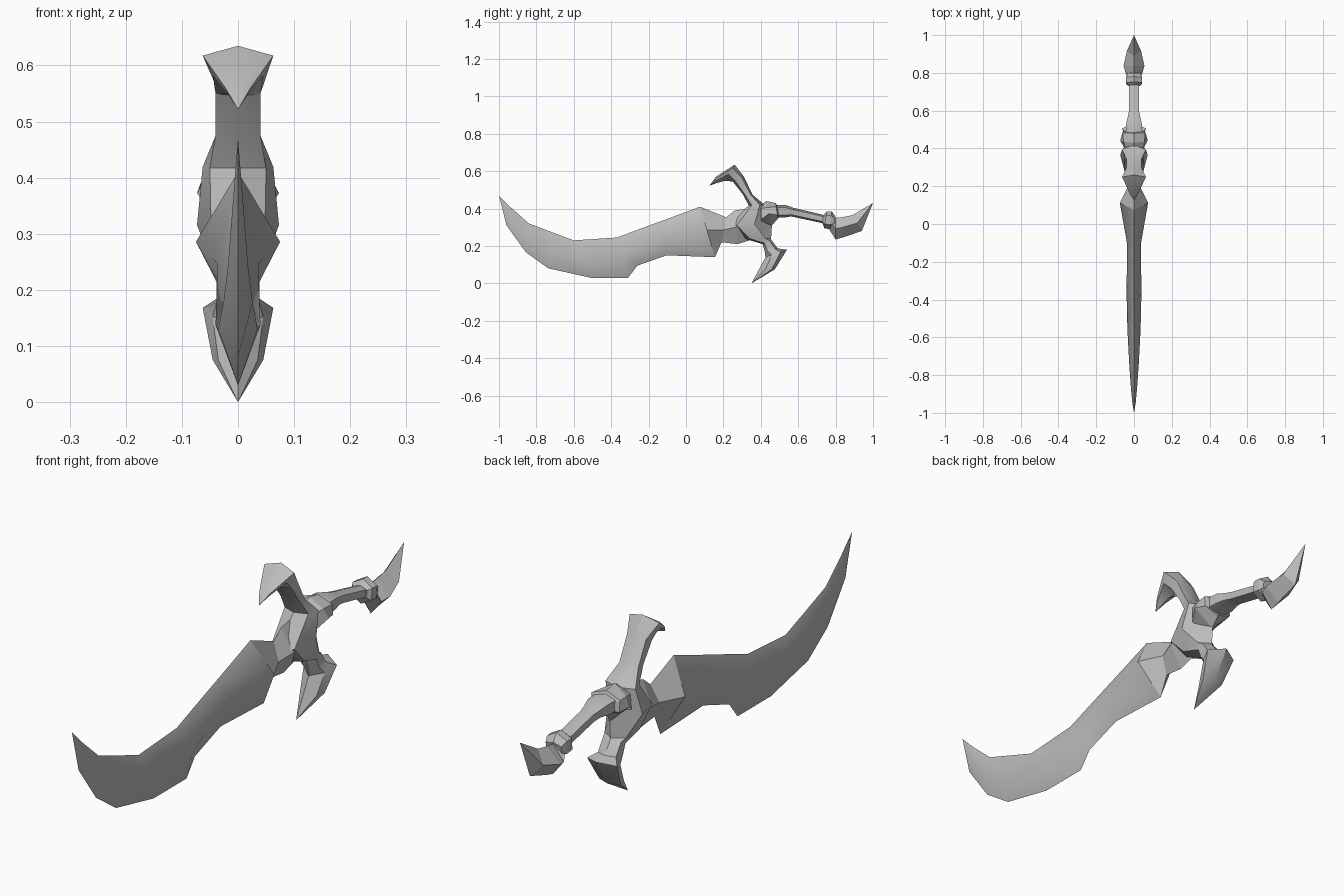
import bpy, bmesh, math

old = bpy.data.objects.get("Cube")
if old:
    bpy.data.objects.remove(old, do_unlink=True)

steel = bpy.data.materials.new("plain grey")
steel.use_nodes = True
GREY = (0.5, 0.5, 0.5, 1)
steel.diffuse_color = GREY
steel.node_tree.nodes["Principled BSDF"].inputs["Base Color"].default_value = GREY


def ring(a, b, sides):
    """Mirrored outline from edge a to edge b (y, z); sides are (fraction, half width)."""
    half = [(w, a[0] + (b[0] - a[0]) * t, a[1] + (b[1] - a[1]) * t) for t, w in sides]
    return [(0, *a), *half, (0, *b), *[(-x, y, z) for x, y, z in reversed(half)]]


def loft(name, sections, angle):
    """Skin the sections, closing blunt ends and merging pointed ones."""
    bm = bmesh.new()
    rings = [[bm.verts.new(p) for p in ring(*s)] for s in sections]
    n = len(rings[0])
    for r, s in zip(rings, rings[1:]):
        for i in range(n):
            j = (i + 1) % n
            bm.faces.new((r[i], r[j], s[j], s[i]))
    for r, s in ((rings[0], sections[0]), (rings[-1], sections[-1])):
        if s[0] != s[1]:
            bm.faces.new(r)
    bmesh.ops.remove_doubles(bm, verts=bm.verts, dist=1e-4)
    bmesh.ops.recalc_face_normals(bm, faces=bm.faces)
    mesh = bpy.data.meshes.new(name)
    bm.to_mesh(mesh)
    bm.free()
    mesh.materials.append(steel)
    obj = bpy.data.objects.new(name, mesh)
    bpy.context.collection.objects.link(obj)
    bpy.ops.object.select_all(action="DESELECT")
    obj.select_set(True)
    bpy.context.view_layer.objects.active = obj
    if angle:
        bpy.ops.object.shade_smooth_by_angle(angle=math.radians(angle))
    return obj


def ridge(w, t=0.5):
    return [(t, w)]


def pair(w, t=0.2):
    return [(t, w), (1 - t, w)]


# Curved blade: spine, cutting edge, side ridge
loft("blade", [
    ((-1.0, 0.47), (-1.0, 0.47), ridge(0)),
    ((-0.935, 0.405), (-0.96, 0.31), ridge(0.009)),
    ((-0.84, 0.32), (-0.855, 0.165), ridge(0.018)),
    ((-0.72, 0.275), (-0.735, 0.08), ridge(0.026)),
    ((-0.60, 0.23), (-0.51, 0.03), ridge(0.035)),
    ((-0.37, 0.245), (-0.31, 0.03), ridge(0.04)),
    ((-0.25, 0.29), (-0.26, 0.095), ridge(0.038)),
    ((-0.10, 0.345), (-0.105, 0.15), ridge(0.037)),
    ((0.075, 0.41), (0.155, 0.14), ridge(0.075, 0.46)),
], 62)

# Faceted neck joining the blade to the guard
loft("blade_neck", [
    ((0.075, 0.41), (0.155, 0.14), ridge(0.075, 0.46)),
    ((0.215, 0.353), (0.19, 0.22), ridge(0.03)),
    ((0.26, 0.39), (0.275, 0.21), ridge(0.045)),
    ((0.34, 0.40), (0.34, 0.23), ridge(0.045)),
], 0)

# Guard: lower horn, hub and hooked upper horn in one skin
loft("guard", [
    ((0.35, 0.0), (0.35, 0.0), pair(0)),
    ((0.39, 0.075), (0.475, 0.075), [(0.4, 0.035), (0.8, 0.045)]),
    ((0.425, 0.14), (0.54, 0.18), [(0.3, 0.045), (0.7, 0.063)]),
    ((0.42, 0.175), (0.49, 0.187), pair(0.038)),
    ((0.41, 0.21), (0.455, 0.235), pair(0.038)),
    ((0.31, 0.24), (0.455, 0.24), [(0.2, 0.042), (0.8, 0.045)]),
    ((0.225, 0.31), (0.46, 0.32), [(0.2, 0.048), (0.6, 0.073)]),
    ((0.335, 0.417), (0.42, 0.42), [(0.2, 0.05), (0.7, 0.063)]),
    ((0.305, 0.475), (0.355, 0.475), pair(0.04)),
    ((0.25, 0.545), (0.31, 0.57), pair(0.04)),
    ((0.205, 0.548), (0.26, 0.635), [(0.4, 0.045), (0.8, 0.063)]),
    ((0.16, 0.535), (0.16, 0.57), [(0.4, 0.018), (0.7, 0.022)]),
    ((0.125, 0.522), (0.125, 0.522), pair(0)),
], 32)

# Collar behind the guard
loft("grip_collar", [
    ((0.40, 0.42), (0.40, 0.32), pair(0.05)),
    ((0.43, 0.44), (0.455, 0.305), [(0.25, 0.055), (0.5, 0.073)][:2]),
    ((0.48, 0.43), (0.49, 0.345), pair(0.06, 0.25)),
    ((0.49, 0.41), (0.495, 0.36), pair(0.045)),
], 0)

# Grip with a flared root
loft("grip", [
    ((0.46, 0.42), (0.47, 0.35), pair(0.045)),
    ((0.53, 0.42), (0.525, 0.352), pair(0.042)),
    ((0.57, 0.405), (0.56, 0.358), pair(0.033)),
    ((0.60, 0.398), (0.59, 0.352), pair(0.027)),
    ((0.75, 0.363), (0.74, 0.32), pair(0.027)),
], 40)

# Ring at the end of the grip
loft("grip_ring", [
    ((0.735, 0.365), (0.73, 0.32), pair(0.03)),
    ((0.752, 0.385), (0.74, 0.295), pair(0.042, 0.25)),
    ((0.78, 0.385), (0.77, 0.29), pair(0.042, 0.25)),
    ((0.80, 0.355), (0.79, 0.31), pair(0.033)),
], 0)

# Pointed pommel
loft("pommel", [
    ((0.785, 0.362), (0.765, 0.29), ridge(0.035)),
    ((0.80, 0.35), (0.80, 0.235), ridge(0.045)),
    ((0.835, 0.354), (0.84, 0.246), ridge(0.055)),
    ((0.89, 0.365), (0.94, 0.28), ridge(0.038)),
    ((1.0, 0.43), (1.0, 0.43), ridge(0)),
], 0)
